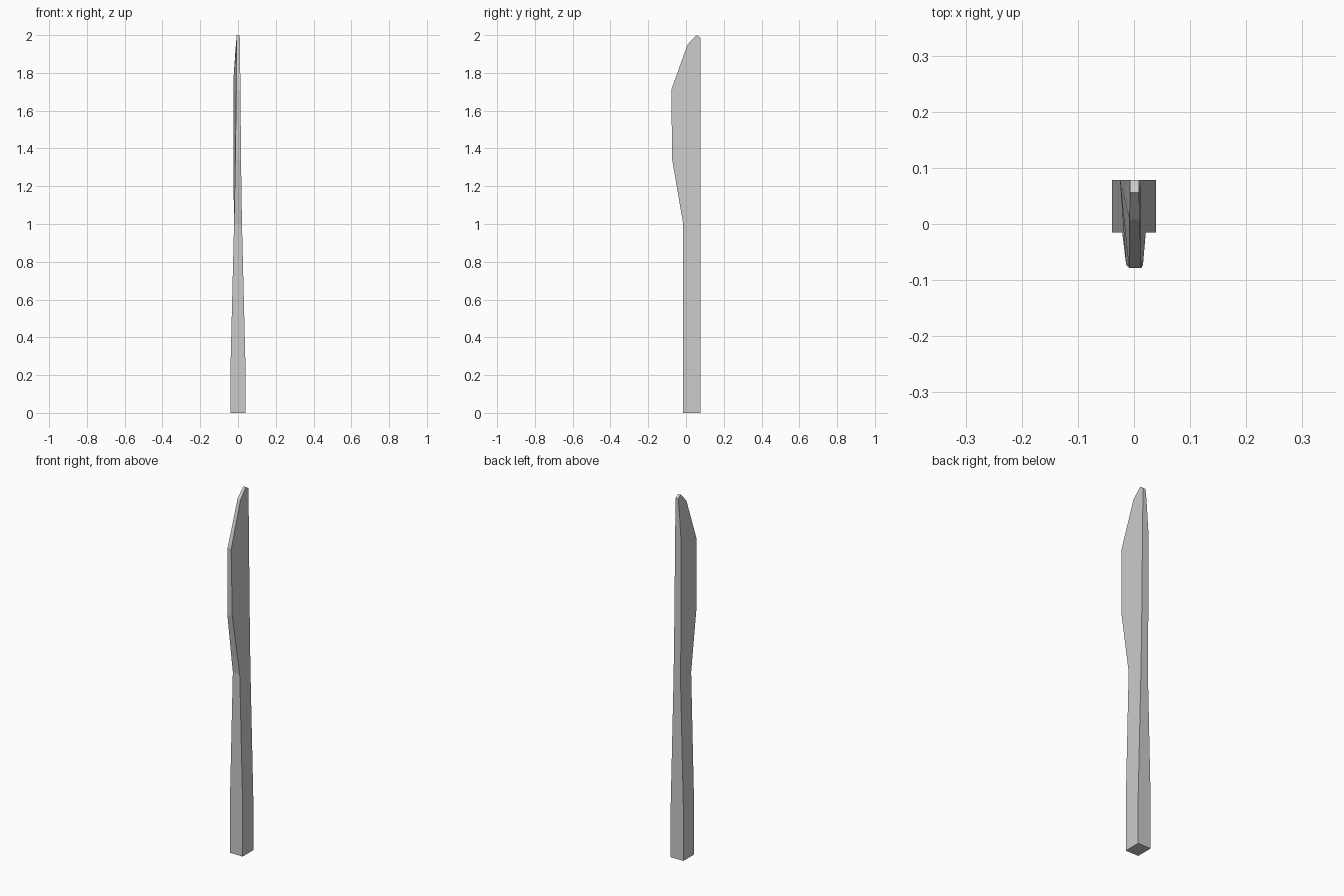
import bpy, bmesh

if "Cube" in bpy.data.objects:
    bpy.data.objects.remove(bpy.data.objects["Cube"])

BACK_Y = 0.078

# Stations up the blade: front y, front z, back z, then x of
# front-left, front-right, back-right, back-left corners
stations = [
    (-0.015, 0.00, 0.00, -0.039, 0.039, 0.039, -0.039),
    (-0.015, 0.27, 0.27, -0.039, 0.039, 0.039, -0.039),
    (-0.015, 1.00, 1.00, -0.021, 0.021, 0.021, -0.021),
    (-0.073, 1.34, 1.34, -0.014, 0.016, 0.016, -0.025),
    (-0.078, 1.71, 1.75, -0.009, 0.013, 0.012, -0.025),
    (0.008, 1.95, 1.90, -0.008, 0.010, 0.010, -0.015),
    (0.056, 2.00, 1.985, -0.007, 0.009, 0.009, -0.007),
]

# Four-sided loft: handle, widening blade and sloped tip
bm = bmesh.new()
rings = []
for yf, zf, zb, fl, fr, br, bl in stations:
    corners = ((fl, yf, zf), (fr, yf, zf), (br, BACK_Y, zb), (bl, BACK_Y, zb))
    rings.append([bm.verts.new(c) for c in corners])
for low, high in zip(rings, rings[1:]):
    for i in range(4):
        j = (i + 1) % 4
        bm.faces.new((low[i], low[j], high[j], high[i]))

# Bottom and tip caps
bm.faces.new(rings[0][::-1])
bm.faces.new(rings[-1])
bmesh.ops.recalc_face_normals(bm, faces=bm.faces)

mesh = bpy.data.meshes.new("blade")
bm.to_mesh(mesh)
bm.free()
blade = bpy.data.objects.new("blade", mesh)
bpy.context.collection.objects.link(blade)
